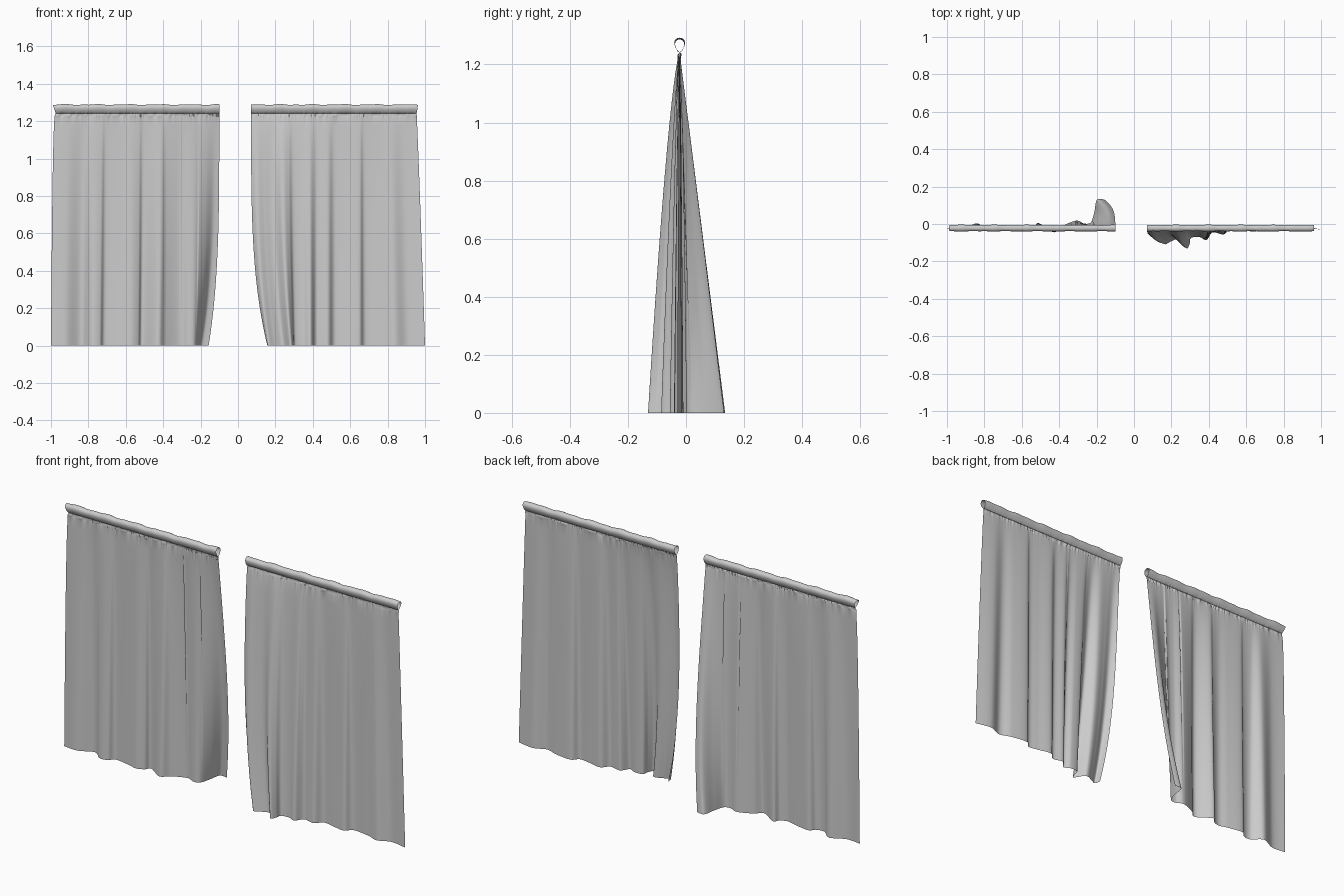
import bpy, math, random

if "Cube" in bpy.data.objects:
    bpy.data.objects.remove(bpy.data.objects["Cube"])

random.seed(4)
PINCH, Y0 = 1.25, -0.022


def spline(pts, u):
    """Catmull-Rom sample through tuples, u in 0..1."""
    n = len(pts) - 1
    i = min(int(u * n), n - 1)
    t = u * n - i
    a, b, c, d = (pts[max(0, min(n, i + k))] for k in (-1, 0, 1, 2))
    return [0.5 * (2 * q + (r - p) * t + (2 * p - 5 * q + 4 * r - s) * t * t
                   + (3 * q - p - 3 * r + s) * t ** 3)
            for p, q, r, s in zip(a, b, c, d)]


def grid_object(name, rows):
    """Quad sheet from equal-length rows of points."""
    w = len(rows[0])
    verts = [p for r in rows for p in r]
    faces = [(j * w + i, j * w + i + 1, (j + 1) * w + i + 1, (j + 1) * w + i)
             for j in range(len(rows) - 1) for i in range(w - 1)]
    me = bpy.data.meshes.new(name)
    me.from_pydata(verts, [], faces)
    me.polygons.foreach_set("use_smooth", [True] * len(faces))
    ob = bpy.data.objects.new(name, me)
    bpy.context.collection.objects.link(ob)
    return ob


def curtain(side, folds, px_start, px_end, py, flare):
    N = 220
    ruffle = [random.uniform(-1, 1) for _ in range(N + 1)]
    cols = [(i / N, spline(folds, i / N)) for i in range(N + 1)]

    # hanging cloth: straight gathered top blending into the folded hem
    levels = [PINCH * (k / 36) for k in range(35)] + [1.225, 1.234, 1.242, PINCH]
    rows = []
    for z in levels:
        s = 1 - z / PINCH
        row = []
        for i, (u, (xt, xb, yb)) in enumerate(cols):
            p = px_start + (px_end - px_start) * u
            q = py if abs(yb - Y0) > 0.04 else 0.6
            x = xt + (xb - xt) * s ** p
            y = Y0 + (yb - Y0) * s ** q
            g = math.exp(-((z - 1.242) / 0.009) ** 2)
            y += 0.006 * g * ruffle[i] * (z < PINCH)
            zz = z + 0.008 * s + 0.003 * ruffle[i] * g * (z < PINCH)
            row.append((x, y, zz))
        rows.append(row)
    grid_object(side + "_curtain_cloth", rows)

    # rod pocket: a teardrop loop closed at the gathered seam
    ph = random.uniform(0, 6)
    rows = []
    K = 20
    for k in range(K + 1):
        a = 2 * math.pi * k / K
        h = (1 - math.cos(a)) / 2
        row = []
        for i, (u, (xt, xb, yb)) in enumerate(cols):
            wob = math.sin(38 * xt + ph) + 0.7 * math.sin(71 * xt + 2 * ph)
            x = xt + h * (flare[0] * max(0, 1 - u * 14) + flare[1] * max(0, 1 - (1 - u) * 14))
            y = Y0 - 0.019 * math.sin(a) * (0.55 + 0.6 * h) * (1 + 0.05 * wob)
            y += 0.002 * ruffle[i] * max(0, 1 - h * 5)
            z = PINCH + h * (0.047 + 0.0018 * wob)
            row.append((x, y, z))
        rows.append(row)
    grid_object(side + "_rod_pocket", rows)


# folds: (x at top, x at hem, y at hem)
left = [(-.975, -1.0, -.025), (-.9, -.92, -.03), (-.83, -.84, .003), (-.78, -.785, -.038),
        (-.73, -.74, -.035), (-.70, -.71, -.008), (-.62, -.63, -.02), (-.57, -.575, -.034),
        (-.53, -.535, -.02), (-.5, -.51, .005), (-.42, -.43, -.044), (-.38, -.385, -.012),
        (-.31, -.31, .018), (-.26, -.265, .002), (-.22, -.23, .01), (-.17, -.212, .065),
        (-.13, -.198, .13), (-.1, -.157, .13)]
right = [(.07, .157, -.075), (.10, .165, -.108), (.14, .2, -.092), (.19, .245, -.08),
         (.235, .28, -.13), (.27, .297, -.108), (.295, .305, -.075), (.34, .35, -.07),
         (.385, .388, -.085), (.42, .42, -.045), (.48, .48, -.055), (.52, .52, -.02),
         (.6, .6, -.035), (.65, .65, -.04), (.68, .685, -.01), (.76, .775, -.02),
         (.82, .84, -.04), (.88, .91, -.015), (.955, 1.0, -.03)]

curtain("left", left, 0.35, 3.5, 1.0, (-.015, 0))
curtain("right", right, 3.5, 0.9, 0.7, (0, .008))

# stand on the ground
obs = list(bpy.context.collection.objects)
low = min(v.co.z for o in obs for v in o.data.vertices)
for o in obs:
    for v in o.data.vertices:
        v.co.z -= low
